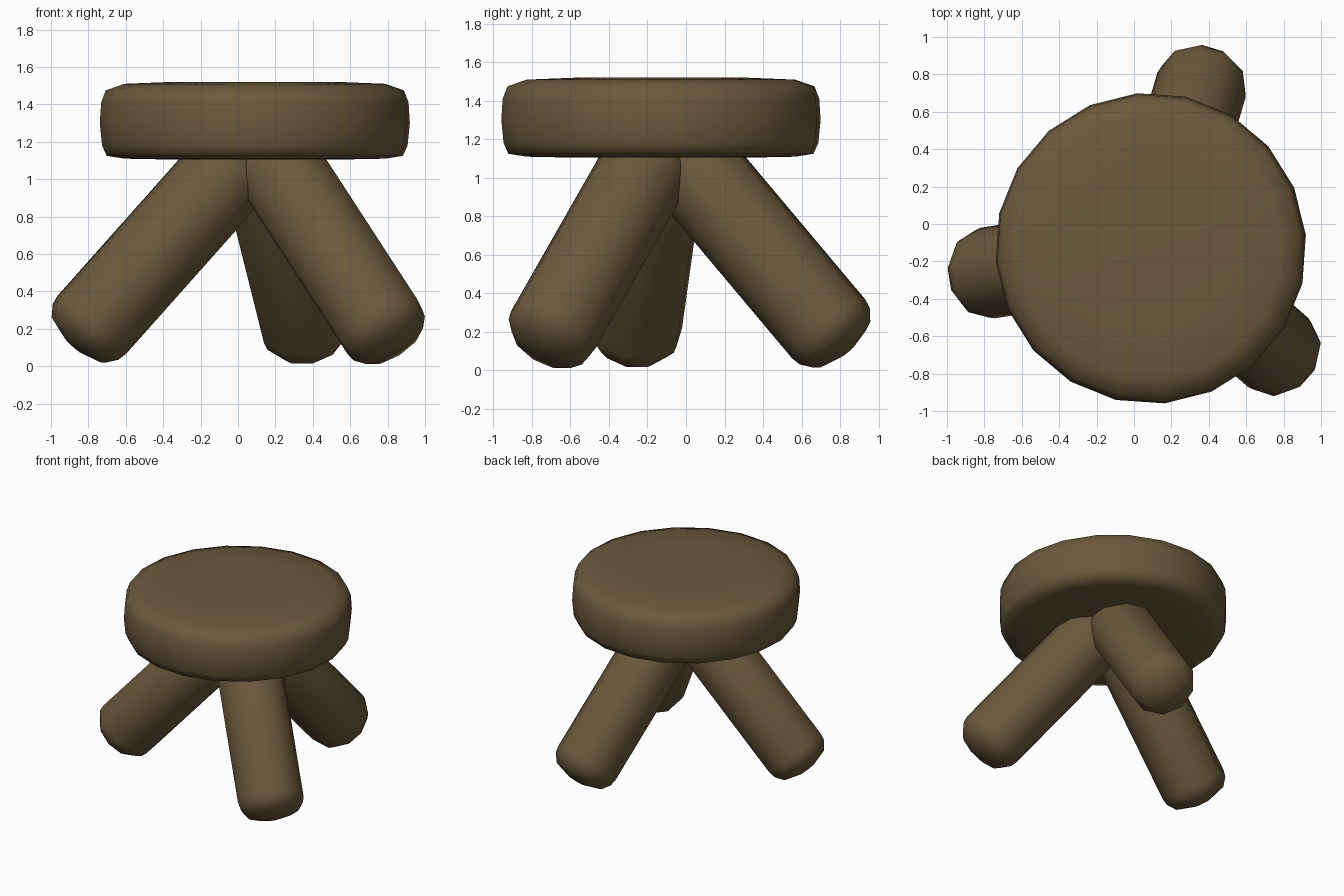
import bpy, bmesh, math
from mathutils import Vector, Matrix

cube = bpy.data.objects.get("Cube")
if cube:
    bpy.data.objects.remove(cube, do_unlink=True)

wood = bpy.data.materials.new("dark_wood")
wood.use_nodes = True
colour = (0.15, 0.10, 0.045, 1)
wood.diffuse_color = colour
wood.node_tree.nodes["Principled BSDF"].inputs["Base Color"].default_value = colour


def lathe(name, profile, sides, phase, matrix):
    """Closed turned shape from (radius, height) pairs, bottom to top."""
    bm = bmesh.new()
    rings = []
    for r, z in profile:
        angles = [phase + math.tau * i / sides for i in range(sides)]
        rings.append([bm.verts.new((r * math.cos(a), r * math.sin(a), z)) for a in angles])
    for low, high in zip(rings, rings[1:]):
        for i in range(sides):
            j = (i + 1) % sides
            bm.faces.new((low[i], low[j], high[j], high[i]))
    bm.faces.new(rings[0][::-1])
    bm.faces.new(rings[-1])
    for face in bm.faces:
        face.smooth = True
    mesh = bpy.data.meshes.new(name)
    bm.to_mesh(mesh)
    bm.free()
    mesh.materials.append(wood)
    obj = bpy.data.objects.new(name, mesh)
    obj.matrix_world = matrix
    bpy.context.collection.objects.link(obj)


# Thick round seat with softened rims
seat_profile = [(0.45, 1.105), (0.70, 1.11), (0.795, 1.125), (0.82, 1.18), (0.832, 1.30),
                (0.825, 1.41), (0.80, 1.475), (0.70, 1.51), (0.45, 1.52)]
lathe("seat", seat_profile, 20, math.radians(5), Matrix.Translation((0.09, -0.13, 0)))

# Splayed legs with rounded ends, crossing under the seat
half = [(0.245, 0.55), (0.235, 0.60), (0.19, 0.66), (0.06, 0.70)]
leg_profile = [(r, -z) for r, z in reversed(half)] + half
legs = {
    "right_leg": ((-0.418, -0.205, 0.63), (0.89, 0.14, 1)),
    "back_leg": ((0.257, 0.393, 0.63), (-0.25, -0.84, 1)),
    "left_leg": ((0.50, -0.45, 0.63), (-0.65, 0.57, 1)),
}
for name, (centre, axis) in legs.items():
    turn = Vector(axis).to_track_quat("Z", "Y").to_matrix().to_4x4()
    lathe(name, leg_profile, 10, 0, Matrix.Translation(centre) @ turn)
